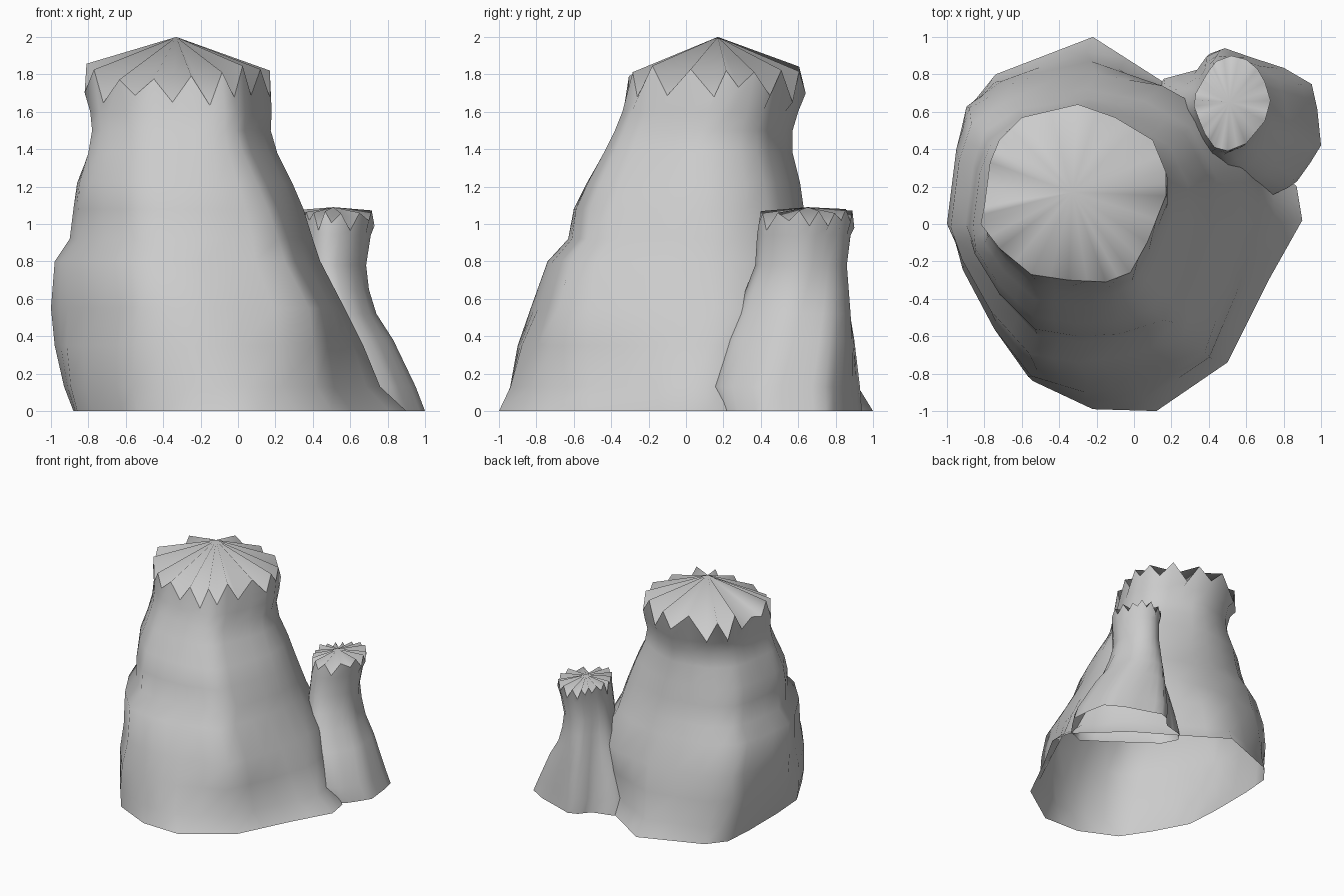
import bpy
import random
from mathutils import Vector

random.seed(11)

default_cube = bpy.data.objects.get("Cube")
if default_cube:
    bpy.data.objects.remove(default_cube, do_unlink=True)

stone = bpy.data.materials.new("grey stone")
stone.use_nodes = True
stone.diffuse_color = (0.6, 0.6, 0.6, 1)
stone.node_tree.nodes["Principled BSDF"].inputs["Base Color"].default_value = (0.6, 0.6, 0.6, 1)


def make_object(name, verts, faces):
    mesh = bpy.data.meshes.new(name)
    mesh.from_pydata(verts, [], faces)
    mesh.materials.append(stone)
    mesh.update()
    mesh.shade_smooth()
    obj = bpy.data.objects.new(name, mesh)
    bpy.context.collection.objects.link(obj)
    return obj


def with_midpoints(corners):
    """Closed outline with a midpoint between each pair of corners."""
    outline = []
    for i, corner in enumerate(corners):
        a, b = Vector(corner), Vector(corners[(i + 1) % len(corners)])
        outline += [a, (a + b) / 2]
    return outline


def fit(outline, x0, x1, y0, y1):
    """Stretch an outline to fill the given bounds."""
    xs = [p.x for p in outline]
    ys = [p.y for p in outline]
    sx = (x1 - x0) / (max(xs) - min(xs))
    sy = (y1 - y0) / (max(ys) - min(ys))
    return [Vector((x0 + (p.x - min(xs)) * sx, y0 + (p.y - min(ys)) * sy)) for p in outline]


def section(outlines, z):
    """Blend the two outlines whose heights enclose z."""
    for (z0, low), (z1, high) in zip(outlines, outlines[1:]):
        if z <= z1:
            t = (z - z0) / (z1 - z0)
            return [a.lerp(b, t) for a, b in zip(low, high)]
    return outlines[-1][1]


def build_mound(name, shapes, levels, apex, rim_low, rim_high):
    outlines = [(z, with_midpoints(corners)) for z, corners in shapes]

    # Body rings, each a blended section fitted to its level's limits
    rings = []
    for z, *bounds in levels:
        rings.append([(p.x, p.y, z) for p in fit(section(outlines, z), *bounds)])

    # Jagged rim shared by the body and the cap
    rim = []
    for i, p in enumerate(outlines[-1][1]):
        rim.append((p.x, p.y, random.uniform(*(rim_high if i % 2 else rim_low))))
    rings.append(rim)

    sides = len(rim)
    verts = [p for ring in rings for p in ring]
    faces = []
    for k in range(len(rings) - 1):
        low, high = k * sides, (k + 1) * sides
        for i in range(sides):
            j = (i + 1) % sides
            faces.append((low + i, low + j, high + j, high + i))
    make_object(name + "_body", verts, faces)

    # Pleated cap fanning out from the peak
    fan = [(i, (i + 1) % sides, sides) for i in range(sides)]
    make_object(name + "_cap", rim + [apex], fan)


# Outlines run counter-clockwise from the +x side
large_base = [
    (0.9, 0.02), (0.87, 0.2), (0.5, 0.55), (0.14, 0.77),
    (-0.22, 1), (-0.74, 0.8), (-0.86, 0.65), (-0.88, 0.4),
    (-0.88, 0), (-0.86, -0.3), (-0.7, -0.6), (-0.54, -0.84),
    (-0.22, -0.99), (0.12, -1), (0.5, -0.74), (0.72, -0.3)]
large_middle = [
    (0.57, 0), (0.57, 0.3), (0.4, 0.6), (0.15, 0.74),
    (-0.2, 0.8), (-0.65, 0.75), (-0.88, 0.62), (-0.95, 0.4),
    (-1, 0), (-0.91, -0.2), (-0.74, -0.52), (-0.52, -0.78),
    (-0.25, -0.83), (0, -0.79), (0.38, -0.68), (0.5, -0.35)]
large_top = [
    (0.17, 0.15), (0.17, 0.28), (0.1, 0.45), (-0.1, 0.57),
    (-0.3, 0.64), (-0.6, 0.57), (-0.72, 0.45), (-0.77, 0.33),
    (-0.8, 0.1), (-0.82, 0), (-0.72, -0.13), (-0.55, -0.27),
    (-0.35, -0.3), (-0.15, -0.31), (-0.02, -0.26), (0.07, -0.1)]
small_base = [
    (1, 0.4), (0.98, 0.6), (0.95, 0.74), (0.8, 0.83),
    (0.62, 0.89), (0.48, 0.94), (0.4, 0.91), (0.33, 0.82),
    (0.15, 0.77), (0.1, 0.69), (0.17, 0.55), (0.32, 0.44),
    (0.5, 0.3), (0.73, 0.14), (0.87, 0.2), (0.94, 0.3)]
small_top = [
    (0.73, 0.66), (0.7, 0.76), (0.66, 0.83), (0.6, 0.88),
    (0.52, 0.9), (0.44, 0.87), (0.4, 0.82), (0.37, 0.77),
    (0.33, 0.7), (0.32, 0.63), (0.35, 0.55), (0.38, 0.48),
    (0.43, 0.41), (0.5, 0.39), (0.6, 0.43), (0.7, 0.55)]

# Each level is height, then left, right, front and back limits
build_mound(
    "large_mound",
    [(0, large_base), (0.55, large_middle), (1.5, large_top)],
    [
        (0, -0.88, 0.9, -1, 1),
        (0.13, -0.93, 0.76, -0.94, 0.92),
        (0.35, -0.98, 0.67, -0.9, 0.87),
        (0.55, -1, 0.57, -0.83, 0.8),
        (0.8, -0.98, 0.44, -0.74, 0.72),
        (0.92, -0.9, 0.4, -0.63, 0.67),
        (1.08, -0.88, 0.35, -0.6, 0.63),
        (1.22, -0.86, 0.29, -0.53, 0.61),
        (1.38, -0.8, 0.21, -0.44, 0.57),
        (1.5, -0.78, 0.175, -0.38, 0.57),
        (1.6, -0.79, 0.18, -0.34, 0.6),
    ],
    (-0.33, 0.17, 2), (1.63, 1.74), (1.77, 1.86))

build_mound(
    "small_mound",
    [(0, small_base), (0.78, small_top)],
    [
        (0, 0.11, 1, 0.17, 0.94),
        (0.13, 0.12, 0.95, 0.13, 0.93),
        (0.38, 0.2, 0.83, 0.21, 0.9),
        (0.52, 0.25, 0.74, 0.27, 0.88),
        (0.65, 0.29, 0.7, 0.32, 0.87),
        (0.78, 0.32, 0.685, 0.37, 0.86),
        (0.94, 0.33, 0.71, 0.38, 0.88),
    ],
    (0.51, 0.65, 1.09), (0.96, 1.02), (1.05, 1.08))
